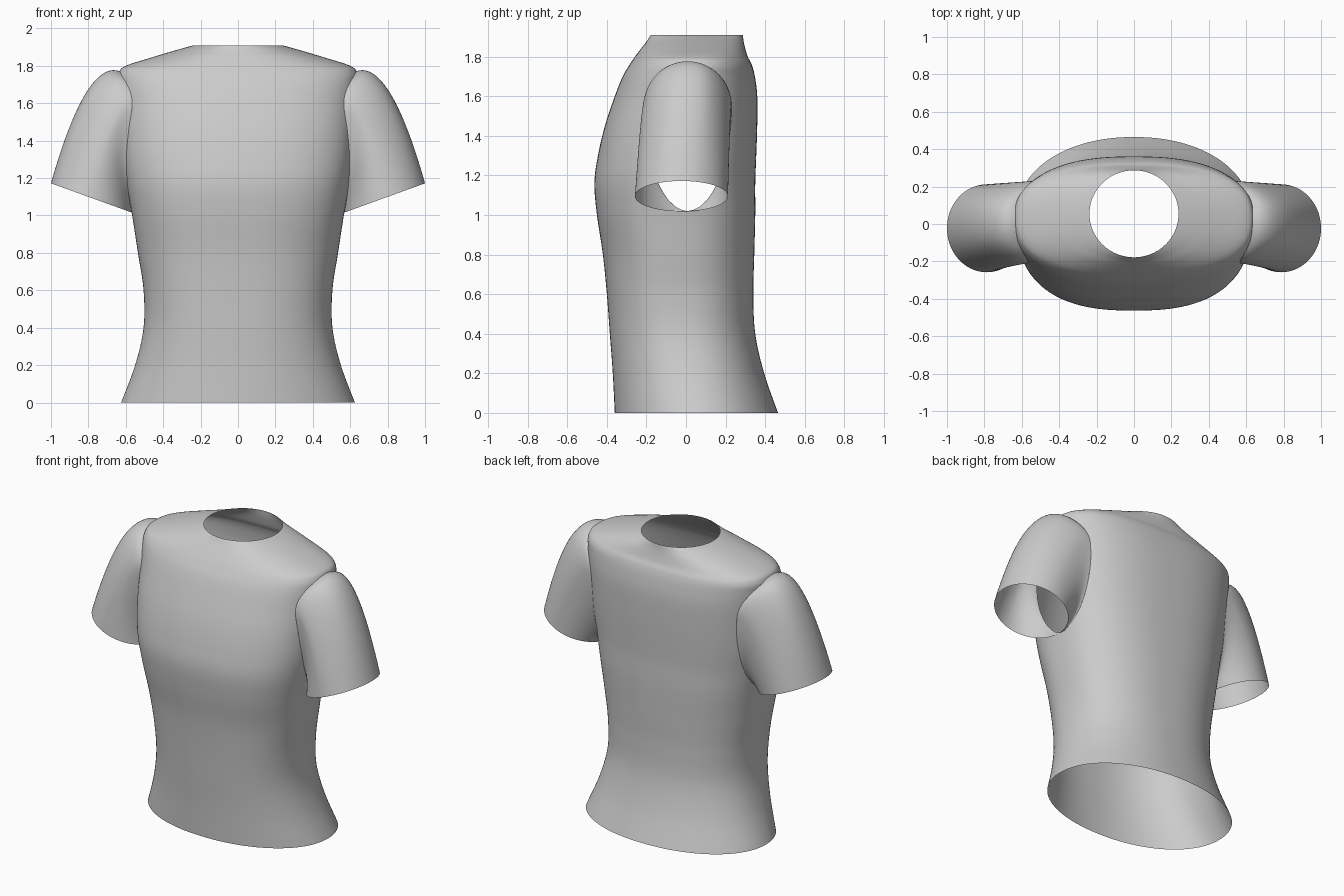
import bpy, bmesh, math

if "Cube" in bpy.data.objects:
    bpy.data.objects.remove(bpy.data.objects["Cube"])

# Torso sections: z, half width, front y, back y, roundness exponent
SECTIONS = [
    (0.00, 0.625, -0.36, 0.465, 2.1), (0.20, 0.550, -0.37, 0.395, 2.2),
    (0.40, 0.505, -0.385, 0.35, 2.3), (0.60, 0.505, -0.40, 0.34, 2.4),
    (0.80, 0.535, -0.42, 0.345, 2.4), (1.00, 0.566, -0.45, 0.35, 2.5),
    (1.16, 0.595, -0.463, 0.35, 2.5), (1.30, 0.615, -0.445, 0.355, 2.5),
    (1.45, 0.625, -0.41, 0.36, 2.5), (1.60, 0.632, -0.36, 0.36, 2.5),
    (1.70, 0.640, -0.32, 0.348, 2.5), (1.76, 0.638, -0.285, 0.332, 2.5),
    (1.80, 0.600, -0.258, 0.312, 2.4), (1.85, 0.445, -0.22, 0.297, 2.3),
    (1.88, 0.345, -0.197, 0.291, 2.1), (1.91, 0.238, -0.178, 0.287, 2.0)]
SUB, SIDES = 8, 144
AY, AZ, AR, TOP, BOTTOM = 0.01, 1.55, 0.22, 0.222, 0.53   # armhole shape


def catmull(a, b, c, d, t):
    return 0.5 * (2*b + (c - a)*t + (2*a - 5*b + 4*c - d)*t*t + (3*b - a - 3*c + d)*t**3)


def dense_sections():
    last = len(SECTIONS) - 1
    out = []
    for i in range(last):
        p = [SECTIONS[max(0, min(last, i + k))] for k in (-1, 0, 1, 2)]
        for s in range(SUB):
            out.append([catmull(*v, s / SUB) for v in zip(*p)])
    return out + [list(SECTIONS[-1])]


RINGS = dense_sections()


def side_x(y, z):
    """Torso half width at a given depth and height."""
    for lo, hi in zip(RINGS, RINGS[1:]):
        if lo[0] <= z <= hi[0]:
            t = (z - lo[0]) / (hi[0] - lo[0])
            _, w, f, b, n = [p + (q - p) * t for p, q in zip(lo, hi)]
            r = min(1, abs((2*y - f - b) / (b - f)))
            return w * (1 - r**n) ** (1 / n)


def armhole(t):
    s = math.sin(t)
    y, z = AY + AR * math.cos(t), AZ + s * (TOP if s > 0 else BOTTOM)
    return side_x(y, z), y, z


def finish(bm, name):
    bmesh.ops.recalc_face_normals(bm, faces=bm.faces)
    me = bpy.data.meshes.new(name)
    bm.to_mesh(me)
    bm.free()
    for p in me.polygons:
        p.use_smooth = True
    ob = bpy.data.objects.new(name, me)
    bpy.context.collection.objects.link(ob)
    return ob


def loft(rings):
    bm = bmesh.new()
    rows = [[bm.verts.new(co) for co in ring] for ring in rings]
    n = len(rows[0])
    for a, b in zip(rows, rows[1:]):
        for i in range(n):
            j = (i + 1) % n
            bm.faces.new((a[i], a[j], b[j], b[i]))
    return bm


# Shirt body: open shell with neck, hem and armholes
def body_ring(z, w, f, b, n):
    ring = []
    for i in range(SIDES):
        a = 2 * math.pi * i / SIDES
        c, s = math.cos(a), math.sin(a)
        ring.append((w * math.copysign(abs(c) ** (2/n), c),
                     (f + b)/2 + (b - f)/2 * math.copysign(abs(s) ** (2/n), s), z))
    return ring


def hole_coords(co):
    dz = co.z - AZ
    return (co.y - AY) / AR, dz / (TOP if dz > 0 else BOTTOM)


bm = loft([body_ring(*r) for r in RINGS])
inside = []
for f in bm.faces:
    c = f.calc_center_median()
    if abs(c.x) > 0.4 and math.hypot(*hole_coords(c)) < 1:
        inside.append(f)
bmesh.ops.delete(bm, geom=inside, context='FACES')
for v in bm.verts:
    if v.is_boundary and 0.5 < v.co.z < 1.85:
        u, h = hole_coords(v.co)
        x, y, z = armhole(math.atan2(h, u))
        v.co = (math.copysign(x, v.co.x), y, z)
finish(bm, "shirt_body")

# Sleeve: curved loft from armhole to tilted cuff, mirrored
STEPS, N = 20, 72
rings = []
for k in range(STEPS + 1):
    s = k / STEPS
    ring = []
    for i in range(N):
        t = 2 * math.pi * i / N
        sn, cs = math.sin(t), math.cos(t)
        A = armhole(t)
        C = (0.787 + 0.213 * sn, -0.023 + 0.235 * cs, 1.095 + 0.077 * sn)
        u = (1 + sn) / 2
        K = (A[0] + 0.18 * u, A[1] * 0.7 + C[1] * 0.3, A[2] + 0.06 * u)
        ring.append([(1-s)**2 * a + 2*s*(1-s) * m + s*s * c for a, m, c in zip(A, K, C)])
    rings.append(ring)
sleeve = finish(loft(rings), "sleeves")
mod = sleeve.modifiers.new("mirror", 'MIRROR')
mod.use_axis[0] = True
mod.use_mirror_merge = False
